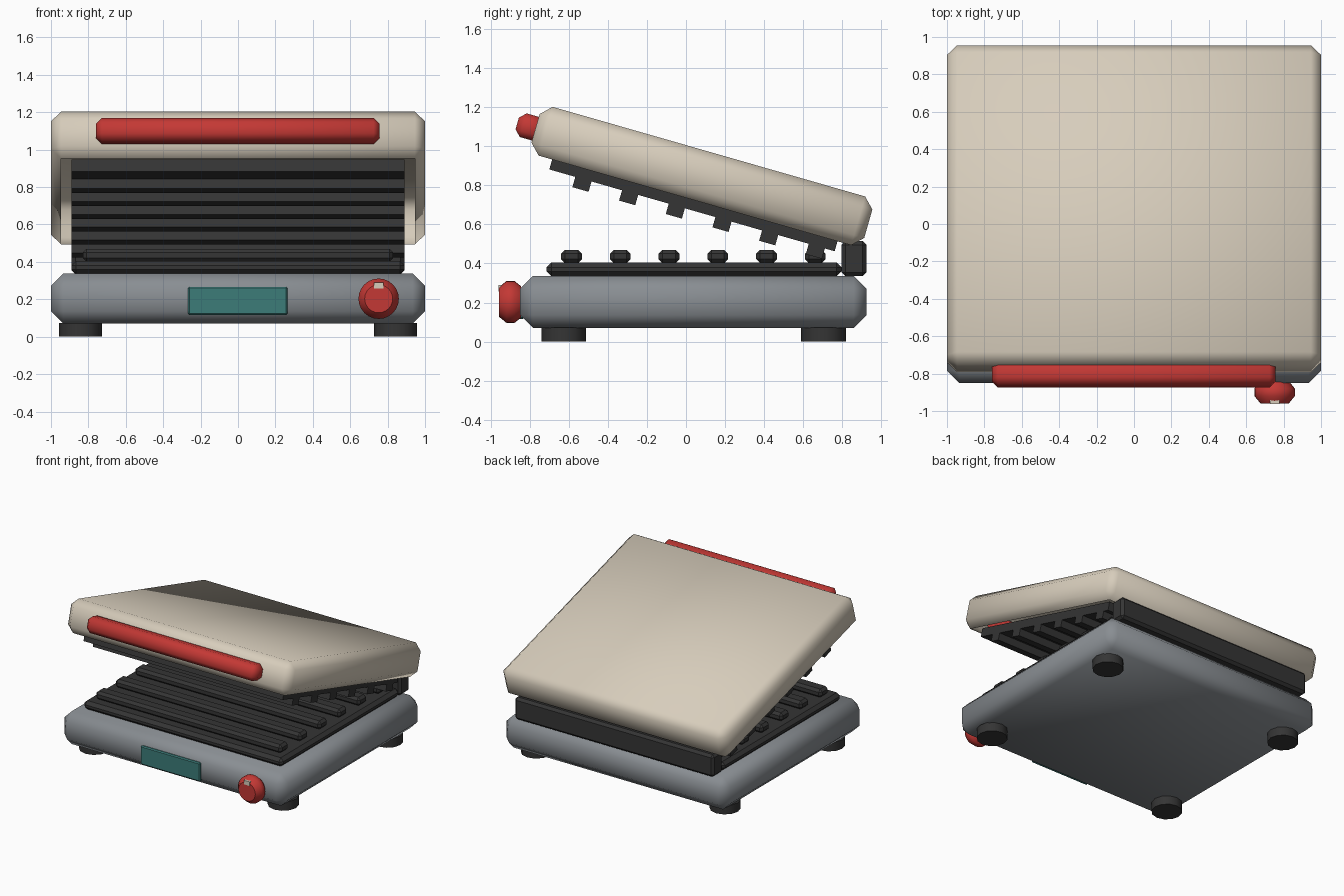
import bpy, bmesh
from math import radians, pi
from mathutils import Matrix, Vector

cube = bpy.data.objects.get("Cube")
if cube:
    bpy.data.objects.remove(cube, do_unlink=True)


def material(name, rgb):
    m = bpy.data.materials.new(name)
    m.use_nodes = True
    m.diffuse_color = (*rgb, 1)
    m.node_tree.nodes["Principled BSDF"].inputs["Base Color"].default_value = (*rgb, 1)
    return m


cream = material("cream", (0.68, 0.61, 0.50))
grey = material("steel grey", (0.25, 0.27, 0.29))
red = material("red", (0.55, 0.04, 0.035))
black = material("charcoal", (0.035, 0.035, 0.035))
teal = material("teal", (0.045, 0.20, 0.19))


def finish(bm, name, mat, matrix, smooth):
    bmesh.ops.recalc_face_normals(bm, faces=bm.faces)
    for f in bm.faces:
        f.smooth = smooth
    mesh = bpy.data.meshes.new(name)
    bm.to_mesh(mesh)
    bm.free()
    mesh.materials.append(mat)
    ob = bpy.data.objects.new(name, mesh)
    ob.matrix_world = matrix
    bpy.context.collection.objects.link(ob)
    return ob


def box(name, mat, x, y, z, bevel=0, smooth=False, frame=Matrix(), open_bottom=False):
    """Bevelled box from (min, max) ranges, placed in the given frame."""
    size = [r[1] - r[0] for r in (x, y, z)]
    mid = Vector([(r[0] + r[1]) / 2 for r in (x, y, z)])
    bm = bmesh.new()
    bmesh.ops.create_cube(bm, size=1)
    bmesh.ops.scale(bm, vec=size, verts=bm.verts)
    if bevel:
        bmesh.ops.bevel(bm, geom=bm.edges[:], offset=bevel, segments=1, affect='EDGES')
    if open_bottom:
        lowest = min(bm.faces, key=lambda f: f.calc_center_median().z)
        bmesh.ops.delete(bm, geom=[lowest], context='FACES_ONLY')
    return finish(bm, name, mat, frame @ Matrix.Translation(mid), smooth)


def turned(name, mat, profile, sides, matrix):
    """Solid of revolution from (radius, height) points."""
    bm = bmesh.new()
    pts = [(0, profile[0][1])] + profile + [(0, profile[-1][1])]
    vs = [bm.verts.new((r, 0, h)) for r, h in pts]
    es = [bm.edges.new(pair) for pair in zip(vs, vs[1:])]
    bmesh.ops.spin(bm, geom=vs + es, axis=(0, 0, 1), cent=(0, 0, 0),
                   angle=2 * pi, steps=sides, use_merge=True)
    bmesh.ops.remove_doubles(bm, verts=bm.verts, dist=0.0005)
    ob = finish(bm, name, mat, matrix, True)
    ob.data.set_sharp_from_angle(angle=radians(40))
    return ob


# Base body, feet and hinge
box("base_body", grey, (-1, 1), (-0.85, 0.926), (0.07, 0.337), 0.066, True)
for side, x in (("left", 0.843), ("right", -0.843)):
    for end, y in (("front", -0.627), ("back", 0.705)):
        turned(f"foot_{end}_{side}", black, [(0.115, 0), (0.115, 0.072)], 12,
               Matrix.Translation((x, y, 0)))
box("hinge_block", black, (-0.89, 0.89), (0.797, 0.926), (0.335, 0.515), 0.02)

# Lower grill
box("lower_plate", black, (-0.89, 0.89), (-0.715, 0.797), (0.335, 0.405), 0.025)
for i in range(6):
    y = -0.587 + 0.25 * i
    box(f"lower_rib_{i + 1}", black, (-0.83, 0.83), (y - 0.053, y + 0.053), (0.402, 0.47), 0.02)

# Control panel and dial
box("display_panel", teal, (-0.267, 0.265), (-0.866, -0.83), (0.115, 0.267), 0.008)
turned("dial", red, [(0.08, 0), (0.108, 0.035), (0.108, 0.075), (0.075, 0.115)], 24,
       Matrix.Translation((0.752, -0.845, 0.203)) @ Matrix.Rotation(pi / 2, 4, 'X'))
box("dial_marker", cream, (0.726, 0.778), (-0.962, -0.92), (0.257, 0.29))

# Raised lid: open shell, handle and upper grill share one tilted frame
tilt = Matrix.Rotation(radians(-16), 4, 'X')
box("lid_shell", cream, (-1, 1), (-1.043, 0.732), (0.708, 0.968), 0.054, True, tilt, True)
box("lid_handle", red, (-0.76, 0.757), (-1.14, -0.99), (0.773, 0.899), 0.032, True, tilt)
box("upper_plate", black, (-0.89, 0.89), (-0.917, 0.605), (0.655, 0.722), frame=tilt)
for i in range(6):
    y = -0.735 + 0.249 * i
    box(f"upper_rib_{i + 1}", black, (-0.89, 0.89), (y - 0.043, y + 0.043), (0.6, 0.66), frame=tilt)
